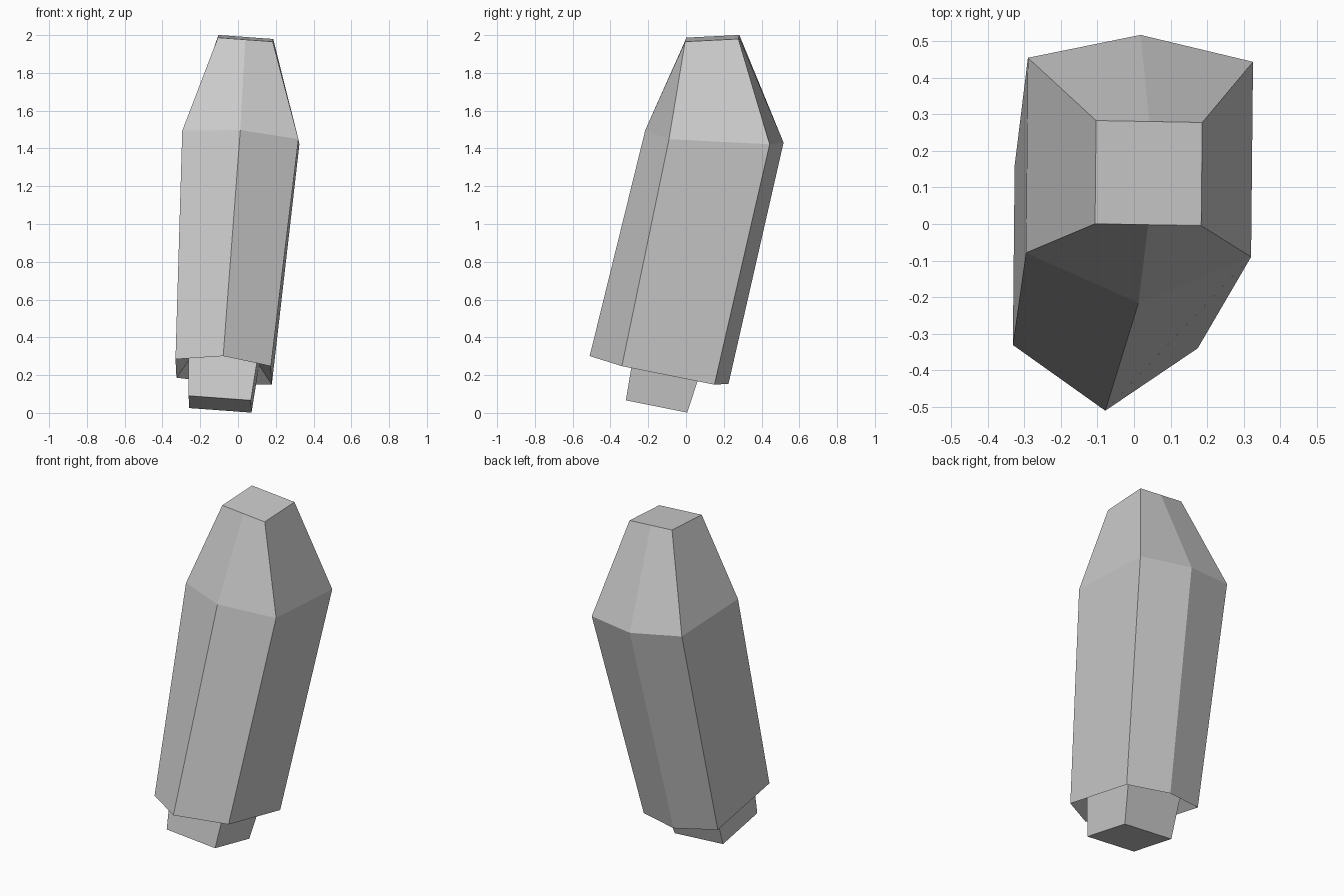
import bpy
import bmesh
from mathutils import Vector

old = bpy.data.objects.get("Cube")
if old:
    bpy.data.objects.remove(old, do_unlink=True)

# Plain grey material
grey = bpy.data.materials.new("plain_grey")
grey.use_nodes = True
colour = (0.6, 0.6, 0.6, 1.0)
grey.diffuse_color = colour
grey.node_tree.nodes["Principled BSDF"].inputs["Base Color"].default_value = colour

SIDE_AXIS = Vector((1, -0.018, -0.073))   # the whole body rolls slightly
RIDGE_AXIS = Vector((0, 1, -0.2))         # ridges lean with the body


def section(bm, centre, width, depth, pitch, front_ridge=0, back_ridge=0):
    """Six-point ring: a rectangle with a ridge point on its front and back."""
    centre = Vector(centre)
    half_w = SIDE_AXIS * width / 2
    half_d = Vector((0.01, 1, pitch)) * depth / 2
    points = [
        centre - half_w - half_d,
        centre - half_d - RIDGE_AXIS * front_ridge,
        centre + half_w - half_d,
        centre + half_w + half_d,
        centre + half_d + RIDGE_AXIS * back_ridge,
        centre - half_w + half_d,
    ]
    return [bm.verts.new(p) for p in points]


def loft(bm, rings):
    """Skin neighbouring rings and cap both ends."""
    for low, high in zip(rings, rings[1:]):
        for i in range(len(low)):
            j = (i + 1) % len(low)
            bm.faces.new((low[i], low[j], high[j], high[i]))
    bm.faces.new(list(reversed(rings[0])))
    bm.faces.new(rings[-1])


bm = bmesh.new()
stub_end = section(bm, (-0.095, -0.153, 0.046), 0.33, 0.325, -0.2)
stub_root = section(bm, (-0.075, -0.09, 0.3), 0.37, 0.365, -0.18)
body_base = section(bm, (-0.076, -0.09, 0.217), 0.505, 0.49, -0.2, 0.175, 0.07)
shoulder = section(bm, (0.015, 0.182, 1.458), 0.615, 0.533, -0.05, 0.131, 0.068)
tip = section(bm, (0.04, 0.139, 1.983), 0.29, 0.282, 0.05)

# Stub rises into a recess under the body, then the body tapers to the tip
loft(bm, [stub_end, stub_root, body_base, shoulder, tip])
bmesh.ops.recalc_face_normals(bm, faces=bm.faces[:])

mesh = bpy.data.meshes.new("tapered_body")
bm.to_mesh(mesh)
bm.free()
mesh.materials.append(grey)
body = bpy.data.objects.new("tapered_body", mesh)
bpy.context.collection.objects.link(body)
